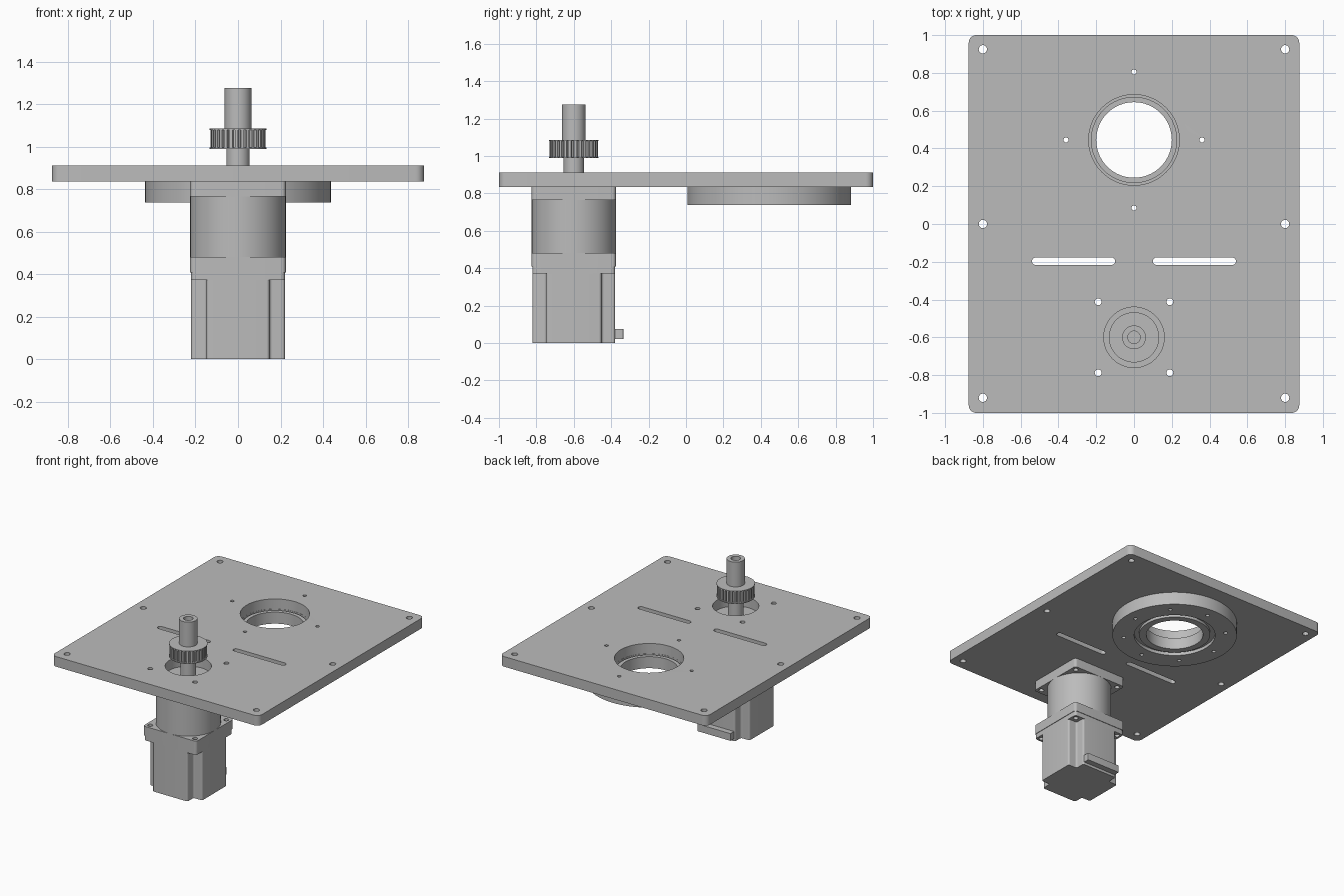
import bpy
import bmesh
import math
from mathutils import Vector, Matrix

cube = bpy.data.objects.get("Cube")
if cube:
    bpy.data.objects.remove(cube, do_unlink=True)

GREY = 0.5
metal = bpy.data.materials.new("grey metal")
metal.use_nodes = True
metal.diffuse_color = (GREY, GREY, GREY, 1)
metal.node_tree.nodes["Principled BSDF"].inputs["Base Color"].default_value = (GREY, GREY, GREY, 1)

MOTOR = (0, -0.6)
BEARING = (0, 0.445)


def circle(x, y, r, n=24):
    return [Vector((x + r * math.cos(i * math.tau / n), y + r * math.sin(i * math.tau / n)))
            for i in range(n)]


def ring_points(centre, r, n):
    return [(p.x, p.y) for p in circle(*centre, r, n)]


def rounded(points, r, steps=6):
    """Replace each right-angled corner by an arc."""
    pts = [Vector(p) for p in points]
    out = []
    for i, p in enumerate(pts):
        a = p + (pts[i - 1] - p).normalized() * r
        b = p + (pts[(i + 1) % len(pts)] - p).normalized() * r
        c = a + b - p
        for k in range(steps + 1):
            t = k / steps * math.pi / 2
            out.append(c + (a - c) * math.cos(t) + (b - c) * math.sin(t))
    return out


def rect(x, y, hx, hy, r):
    return rounded([(x - hx, y - hy), (x + hx, y - hy), (x + hx, y + hy), (x - hx, y + hy)], r)


def finish(name, bm):
    mesh = bpy.data.meshes.new(name)
    bm.to_mesh(mesh)
    bm.free()
    mesh.materials.append(metal)
    obj = bpy.data.objects.new(name, mesh)
    bpy.context.collection.objects.link(obj)
    bpy.ops.object.select_all(action="DESELECT")
    obj.select_set(True)
    bpy.context.view_layer.objects.active = obj
    bpy.ops.object.shade_smooth_by_angle(angle=math.radians(30))
    return obj


def slab(name, z0, z1, outline, holes=()):
    """Extrude a flat outline with through holes."""
    curve = bpy.data.curves.new(name + " outline", "CURVE")
    curve.dimensions = "2D"
    curve.fill_mode = "BOTH"
    curve.extrude = (z1 - z0) / 2
    for loop in [outline, *holes]:
        spline = curve.splines.new("POLY")
        spline.points.add(len(loop) - 1)
        for point, p in zip(spline.points, loop):
            point.co = (p.x, p.y, 0, 1)
        spline.use_cyclic_u = True
    temp = bpy.data.objects.new(name + " outline", curve)
    bpy.context.collection.objects.link(temp)
    bpy.context.view_layer.update()
    bm = bmesh.new()
    bm.from_mesh(temp.to_mesh())
    temp.to_mesh_clear()
    bpy.data.objects.remove(temp)
    bpy.data.curves.remove(curve)
    bmesh.ops.translate(bm, verts=bm.verts, vec=(0, 0, (z0 + z1) / 2))
    bmesh.ops.remove_doubles(bm, verts=bm.verts, dist=0.0001)
    bmesh.ops.recalc_face_normals(bm, faces=bm.faces)
    return finish(name, bm)


def lathe(name, centre, profile, closed=False, n=64):
    """Spin an (r, z) profile about a vertical axis."""
    bm = bmesh.new()
    verts = [bm.verts.new((r, 0, z)) for r, z in profile]
    edges = [bm.edges.new(pair) for pair in zip(verts, verts[1:])]
    if closed:
        edges.append(bm.edges.new((verts[-1], verts[0])))
    bmesh.ops.spin(bm, geom=verts + edges, cent=(0, 0, 0), axis=(0, 0, 1),
                   angle=math.tau, steps=n, use_merge=True)
    bmesh.ops.remove_doubles(bm, verts=bm.verts, dist=0.0001)
    bmesh.ops.translate(bm, verts=bm.verts, vec=(*centre, 0))
    bmesh.ops.recalc_face_normals(bm, faces=bm.faces)
    return finish(name, bm)


# Mounting plate with screw holes, slots, bearing and motor openings
bolts = [circle(MOTOR[0] + sx * 0.19, MOTOR[1] + sy * 0.188, 0.018)
         for sx in (-1, 1) for sy in (-1, 1)]
plate_holes = [circle(x, y, 0.022) for x in (-0.8, 0.8) for y in (-0.92, 0, 0.925)]
plate_holes += [circle(x, y, 0.013) for x, y in ring_points(BEARING, 0.36, 4)]
plate_holes += [rect(x, -0.197, 0.22, 0.02, 0.0198) for x in (-0.32, 0.32)]
plate_holes += [circle(*BEARING, 0.24, 64), circle(*MOTOR, 0.16, 64)]
slab("mounting_plate", 0.835, 0.912, rect(0, 0, 0.875, 1, 0.04), plate_holes + bolts)

# Bearing: drilled outer ring and stepped inner ring
bearing_holes = [circle(x, y, 0.014) for x, y in ring_points(BEARING, 0.36, 8)]
slab("bearing_outer_ring", 0.738, 0.835, circle(*BEARING, 0.438, 96),
     bearing_holes + [circle(*BEARING, 0.285, 64)])
lathe("bearing_inner_ring", BEARING,
      [(0.2, 0.742), (0.25, 0.742), (0.25, 0.762), (0.285, 0.762), (0.285, 0.834),
       (0.24, 0.834), (0.24, 0.81), (0.228, 0.81), (0.228, 0.83), (0.2, 0.83)], closed=True)

# Gearbox: round housing between two drilled square flanges
slab("gearbox_top_flange", 0.765, 0.835, rect(*MOTOR, 0.225, 0.225, 0.02), bolts)
slab("gearbox_housing", 0.48, 0.765, circle(*MOTOR, 0.225, 96))
slab("gearbox_bottom_flange", 0.408, 0.48, rect(*MOTOR, 0.225, 0.225, 0.02), bolts)

# Motor: flange, body with notched corners, rear connector
slab("motor_flange", 0.372, 0.408, rect(*MOTOR, 0.221, 0.221, 0.02), bolts)
w, notch = 0.221, 0.148
cross = []
for quarter in range(4):
    turn = Matrix.Rotation(quarter * math.pi / 2, 2)
    cross += [turn @ Vector(p) for p in ((w, notch), (notch, notch), (notch, w))]
slab("motor_body", 0, 0.372, [p + Vector(MOTOR) for p in rounded(cross, 0.014)])
slab("motor_connector", 0.02, 0.075, rect(0, MOTOR[1] + 0.24, 0.14, 0.025, 0.002))

# Drive shaft and pulley hub with a deep bore
lathe("drive_shaft", MOTOR, [(0, 0.835), (0.055, 0.835), (0.055, 1.0), (0, 1.0)])
lathe("pulley_hub", MOTOR, [(0, 0.995), (0.063, 0.995), (0.063, 1.275), (0.033, 1.275),
                            (0.033, 1.03), (0, 1.03)])

# Toothed pulley between two thin rims
TEETH = 30
teeth = []
for i in range(TEETH):
    for step, r in ((0, 0.13), (0.5, 0.13), (0.6, 0.113), (0.9, 0.113)):
        a = (i + step) * math.tau / TEETH
        teeth.append(Vector((MOTOR[0] + r * math.cos(a), MOTOR[1] + r * math.sin(a))))
slab("pulley_teeth", 0.994, 1.08, teeth)
for name, z in (("pulley_lower_rim", 0.988), ("pulley_upper_rim", 1.079)):
    slab(name, z, z + 0.007, circle(*MOTOR, 0.133, 64))
